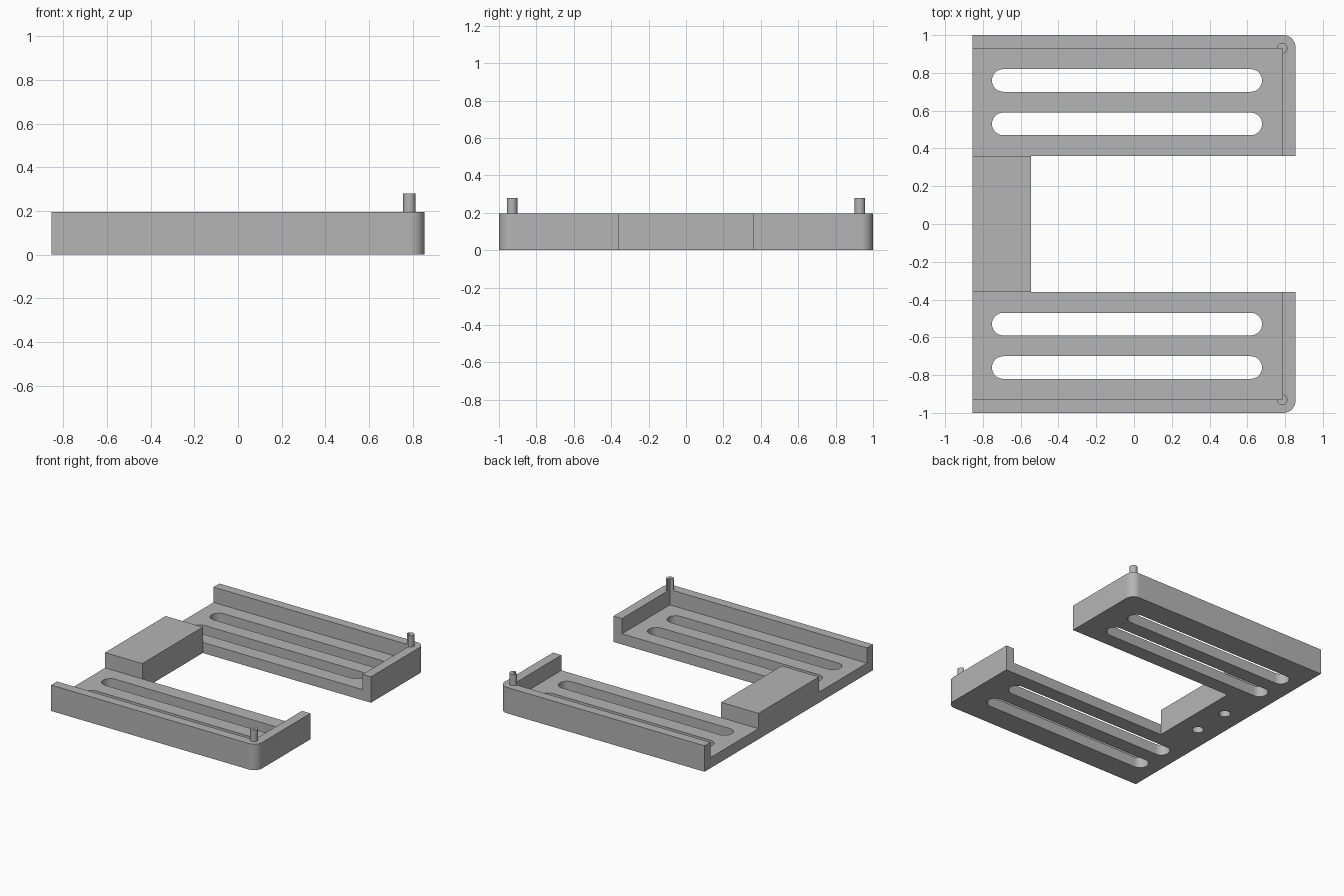
import bpy
import bmesh
from math import cos, sin, pi, radians

cube = bpy.data.objects.get("Cube")
if cube:
    bpy.data.objects.remove(cube, do_unlink=True)

# Main sizes
X, Y, TOP, FLOOR = 0.855, 1.0, 0.195, 0.08
ARM = 0.36            # inner edge of each arm
BRIDGE = -0.545       # inner edge of the bridge block
WALL_X, WALL_Y = 0.785, 0.93
CORNER = 0.065

grey = bpy.data.materials.new("plain grey")
grey.use_nodes = True
grey.diffuse_color = (0.46, 0.46, 0.46, 1)
grey.node_tree.nodes["Principled BSDF"].inputs["Base Color"].default_value = grey.diffuse_color


def arc(cx, cy, r, start, end, steps=16):
    angles = [radians(start + (end - start) * i / steps) for i in range(steps + 1)]
    return [(cx + r * cos(a), cy + r * sin(a)) for a in angles]


def prism(name, outline, z0, z1):
    """Extrude a flat outline from z0 to z1."""
    bm = bmesh.new()
    face = bm.faces.new([bm.verts.new((x, y, z0)) for x, y in outline])
    grown = bmesh.ops.extrude_face_region(bm, geom=[face])["geom"]
    moved = [v for v in grown if isinstance(v, bmesh.types.BMVert)]
    bmesh.ops.translate(bm, verts=moved, vec=(0, 0, z1 - z0))
    bmesh.ops.recalc_face_normals(bm, faces=bm.faces)
    mesh = bpy.data.meshes.new(name)
    bm.to_mesh(mesh)
    bm.free()
    mesh.materials.append(grey)
    obj = bpy.data.objects.new(name, mesh)
    bpy.context.collection.objects.link(obj)
    return obj


def activate(obj):
    bpy.ops.object.select_all(action="DESELECT")
    obj.select_set(True)
    bpy.context.view_layer.objects.active = obj


def cut(body, outline, z0, z1):
    cutter = prism("cutter", outline, z0, z1)
    cutter.hide_render = True
    mod = body.modifiers.new("cut", "BOOLEAN")
    mod.operation = "DIFFERENCE"
    mod.solver = "EXACT"
    mod.object = cutter
    activate(body)
    bpy.ops.object.modifier_apply(modifier=mod.name)
    bpy.data.objects.remove(cutter, do_unlink=True)


def flip(outline, side):
    return [(x, y * side) for x, y in outline]


# C-shaped body with rounded outer corners
upper = [(BRIDGE, ARM), (X, ARM)] + arc(X - CORNER, Y - CORNER, CORNER, 0, 90) + [(-X, Y)]
frame = prism("tray_frame", upper + flip(upper, -1)[::-1], 0, TOP)

# Pocket, open at the back end and the inner side of each arm
pocket = [(-X - 0.1, ARM), (BRIDGE, ARM), (BRIDGE + 0.05, ARM - 0.1),
          (WALL_X, ARM - 0.1), (WALL_X, WALL_Y), (-X - 0.1, WALL_Y)]

for side in (1, -1):
    cut(frame, flip(pocket, side), FLOOR, TOP + 0.1)
    # Two long slots through the floor
    for y in (0.53, 0.76):
        slot = arc(0.618, y, 0.06, -90, 90) + arc(-0.692, y, 0.06, 90, 270)
        cut(frame, flip(slot, side), -0.1, FLOOR + 0.05)
    # Blind screw hole under the bridge
    cut(frame, arc(-0.70, 0.145 * side, 0.04, 0, 345, 23), -0.1, 0.14)

# Corner pegs, notched in line with the inner wall faces
parts = [frame]
for side, label in ((1, "back"), (-1, "front")):
    pie = [(WALL_X, WALL_Y)] + arc(WALL_X, WALL_Y, 0.028, -90, 180, 24)
    parts.append(prism(label + "_peg", flip(pie, side), TOP, 0.28))

for part in parts:
    activate(part)
    bpy.ops.object.shade_smooth_by_angle(angle=radians(30))
